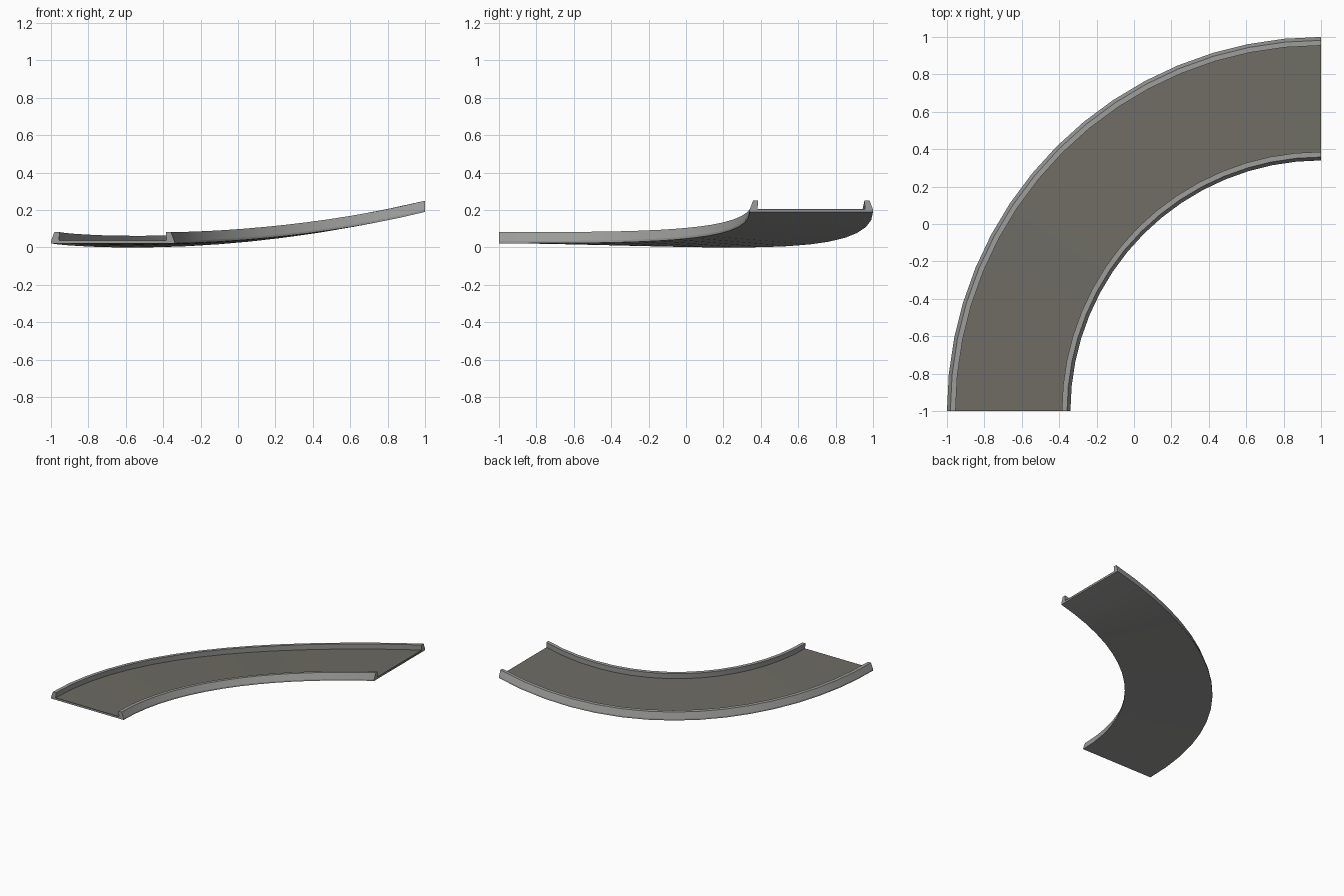
import bpy, bmesh, math

if "Cube" in bpy.data.objects:
    bpy.data.objects.remove(bpy.data.objects["Cube"])

SEGMENTS = 16
R_IN, R_OUT = 1.34, 2.0      # bend is centred on (1, -1)


def material(name, color):
    m = bpy.data.materials.new(name)
    m.diffuse_color = (*color, 1)
    m.use_nodes = True
    m.node_tree.nodes["Principled BSDF"].inputs["Base Color"].default_value = m.diffuse_color
    return m


curb_grey = material("curb grey", (0.33, 0.33, 0.325))
road_grey = material("warm road grey", (0.155, 0.148, 0.125))


def base_height(r, t):
    """Climb along the bend (t = 0..1), the outer edge dipping midway."""
    climb = 0.0225 + 0.1675 * t ** 3.1
    bank = 0.045 * math.sin(math.pi * t ** 1.5)
    return climb - bank * (r - R_IN) / (R_OUT - R_IN)


def sweep(name, profile, mat):
    """Sweep a closed (radius, height) profile round the quarter bend."""
    bm = bmesh.new()
    rings = []
    for i in range(SEGMENTS + 1):
        t = i / SEGMENTS
        a = t * math.pi / 2
        rings.append([bm.verts.new((1 - r * math.cos(a), -1 + r * math.sin(a),
                                    h + base_height(r, t))) for r, h in profile])
    n = len(profile)
    for a, b in zip(rings, rings[1:]):
        for k in range(n):
            bm.faces.new((a[k], a[(k + 1) % n], b[(k + 1) % n], b[k]))
    bm.faces.new(rings[0])
    bm.faces.new(rings[-1])
    bmesh.ops.recalc_face_normals(bm, faces=bm.faces)
    me = bpy.data.meshes.new(name)
    bm.to_mesh(me)
    bm.free()
    me.materials.append(mat)
    ob = bpy.data.objects.new(name, me)
    bpy.context.collection.objects.link(ob)
    bpy.context.view_layer.objects.active = ob
    ob.select_set(True)
    bpy.ops.object.shade_smooth_by_angle(angle=math.radians(20))
    ob.select_set(False)
    return ob


# Channel: underside plus a sloped curb, mirrored to the other edge
inner_half = [(0, 0), (0, 0.012), (0.018, 0.06), (0.046, 0.06), (0.042, 0.011)]
profile = [(R_IN + d, h) for d, h in inner_half]
profile += [(R_OUT - d, h) for d, h in reversed(inner_half)]
sweep("curbed_channel", profile, curb_grey)

# Road surface laid in the channel between the curbs
r0, r1 = R_IN + 0.041, R_OUT - 0.041
sweep("road_surface", [(r0, 0.004), (r0, 0.017), (r1, 0.017), (r1, 0.004)], road_grey)
